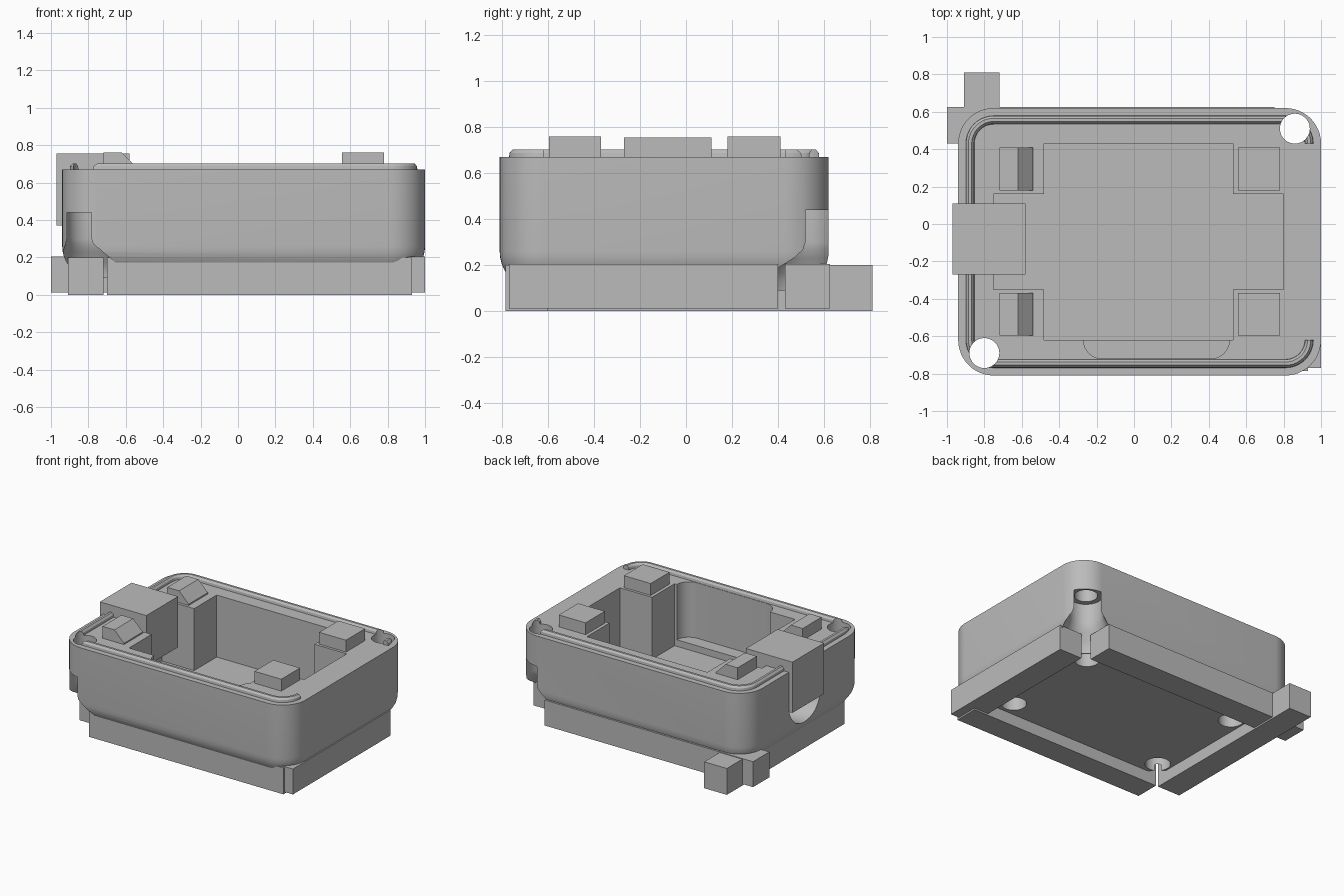
import bpy, bmesh, math
from mathutils import Matrix

if "Cube" in bpy.data.objects:
    bpy.data.objects.remove(bpy.data.objects["Cube"])

grey = bpy.data.materials.new("plain grey")
grey.diffuse_color = (0.5, 0.5, 0.5, 1)
grey.use_nodes = True
grey.node_tree.nodes["Principled BSDF"].inputs["Base Color"].default_value = grey.diffuse_color

CX, CY, HX, HY, R = 0.03, -0.095, 0.97, 0.715, 0.19   # shell footprint


def add(name, bm, smooth=False):
    bmesh.ops.recalc_face_normals(bm, faces=bm.faces)
    me = bpy.data.meshes.new(name)
    bm.to_mesh(me)
    bm.free()
    ob = bpy.data.objects.new(name, me)
    bpy.context.collection.objects.link(ob)
    me.materials.append(grey)
    return ob


def loft(name, rings, closed=True):
    """Skin a stack of equal rings and cap both ends."""
    bm = bmesh.new()
    vs = [[bm.verts.new(p) for p in r] for r in rings]
    n = len(rings[0])
    for a, b in zip(vs, vs[1:]):
        for i in range(n):
            j = (i + 1) % n
            bm.faces.new((a[i], a[j], b[j], b[i]))
    bm.faces.new(vs[0])
    bm.faces.new(vs[-1])
    return add(name, bm)


def box(name, x0, x1, y0, y1, z0, z1):
    return loft(name, [[(x0, y0, z), (x1, y0, z), (x1, y1, z), (x0, y1, z)] for z in (z0, z1)])


def lathe(name, x, y, profile, n=40):
    ang = [2 * math.pi * i / n for i in range(n)]
    return loft(name, [[(x + r * math.cos(a), y + r * math.sin(a), z) for a in ang]
                       for r, z in profile])


def rounded(x, y, hx, hy, r, n=12):
    """Rounded rectangle, starting and ending on the right side."""
    pts = []
    for k, (sx, sy) in enumerate(((1, 1), (-1, 1), (-1, -1), (1, -1))):
        for i in range(n + 1):
            a = math.pi / 2 * (k + i / n)
            pts.append((x + sx * (hx - r) + r * math.cos(a), y + sy * (hy - r) + r * math.sin(a)))
    return pts


def cut(ob, cutters):
    for c in cutters:
        c.hide_render = True
        c.hide_set(True)
        m = ob.modifiers.new("cut", "BOOLEAN")
        m.operation, m.solver, m.object = "DIFFERENCE", "EXACT", c


def smooth(ob):
    bpy.ops.object.select_all(action="DESELECT")
    bpy.context.view_layer.objects.active = ob
    ob.select_set(True)
    for m in list(ob.modifiers):
        bpy.ops.object.modifier_apply(modifier=m.name)
    bpy.ops.object.shade_smooth_by_angle(angle=math.radians(30))


# Shell: rounded corners and a rounded lower edge
F = 0.17
rings = []
for i in range(11):
    a = math.pi / 2 * i / 10
    d = F * (1 - math.sin(a))
    z = 0.09 + F * (1 - math.cos(a))
    rings.append([(x, y, z) for x, y in rounded(CX, CY, HX - d, HY - d, R - d)])
rings.append([(x, y, 0.67) for x, y in rounded(CX, CY, HX, HY, R)])
shell = loft("shell", rings)

# Sealing ridge along three sides of the rim
sect = [(0.04, 0.66), (0.043, 0.688), (0.055, 0.702), (0.072, 0.702), (0.084, 0.688), (0.088, 0.66)]
paths = [[(x, y, z) for x, y in rounded(CX, CY, HX - d, HY - d, R - d)] for d, z in sect]
ridge = loft("rim_ridge", list(zip(*paths)))

# Cutters: cavity, side lobes and front pocket
main = box("cavity_cutter", -0.48, 0.53, -0.62, 0.43, 0.20, 0.9)
lobes = box("lobe_cutter", -0.75, 0.80, -0.35, 0.16, 0.20, 0.9)
pocket = loft("pocket_cutter", [[(x, y, z) for x, y in rounded(0.12, -0.56, 0.39, 0.16, 0.1)]
                                for z in (0.25, 0.9)])

# Cutter: round-bottomed notch in the left wall
prof = [(0.11, 0.9), (-0.27, 0.9)]
prof += [(-0.08 + 0.19 * math.cos(a), 0.41 + 0.19 * math.sin(a))
         for a in (math.pi * (1 + i / 20) for i in range(21))]
notch = loft("notch_cutter", [[(x, y, z) for y, z in prof] for x in (-1.1, -0.7)])

# Cutters: corner bolt holes with flared lower ends
bolts, flares = [], []
for x, y in ((-0.80, -0.69), (0.86, 0.51)):
    bolts.append(lathe("bolt_cutter", x, y, [(0.08, -0.1), (0.08, 0.9)]))
    flares.append(lathe("flare_cutter", x, y, [(0.19, 0.0), (0.19, 0.13), (0.175, 0.17), (0.14, 0.23),
                                               (0.122, 0.27), (0.118, 0.30), (0.118, 0.44)]))

# Cutters: blind sockets underneath
sockets = [lathe("socket_cutter", x, y, [(0.088, 0.0), (0.088, 0.19)])
           for x in (-0.62, 0.675) for y in (-0.485, 0.30)]

cut(shell, [main, lobes, pocket, notch] + flares + bolts + sockets)
cut(ridge, bolts)
smooth(shell)
smooth(ridge)

# Base rails
box("front_rail", -0.70, 0.93, -0.785, -0.60, 0.0, 0.20)
box("left_rail", -0.91, -0.72, -0.60, 0.81, 0.0, 0.20)
box("back_rail", -1.0, 0.75, 0.43, 0.625, 0.012, 0.205)
box("right_rail", 0.81, 1.0, -0.77, 0.40, 0.012, 0.205)

# Plug block seated in the notch
box("plug_block", -0.97, -0.58, -0.27, 0.11, 0.37, 0.755)

# Top pads: square on the right, sloped on the left
for y0, y1 in ((-0.595, -0.37), (0.18, 0.41)):
    box("right_pad", 0.555, 0.78, y0, y1, 0.66, 0.76)
    side = [(-0.72, 0.66), (-0.54, 0.66), (-0.54, 0.68), (-0.62, 0.76), (-0.72, 0.76)]
    loft("left_pad", [[(x, y, z) for x, z in side] for y in (y0, y1)])
